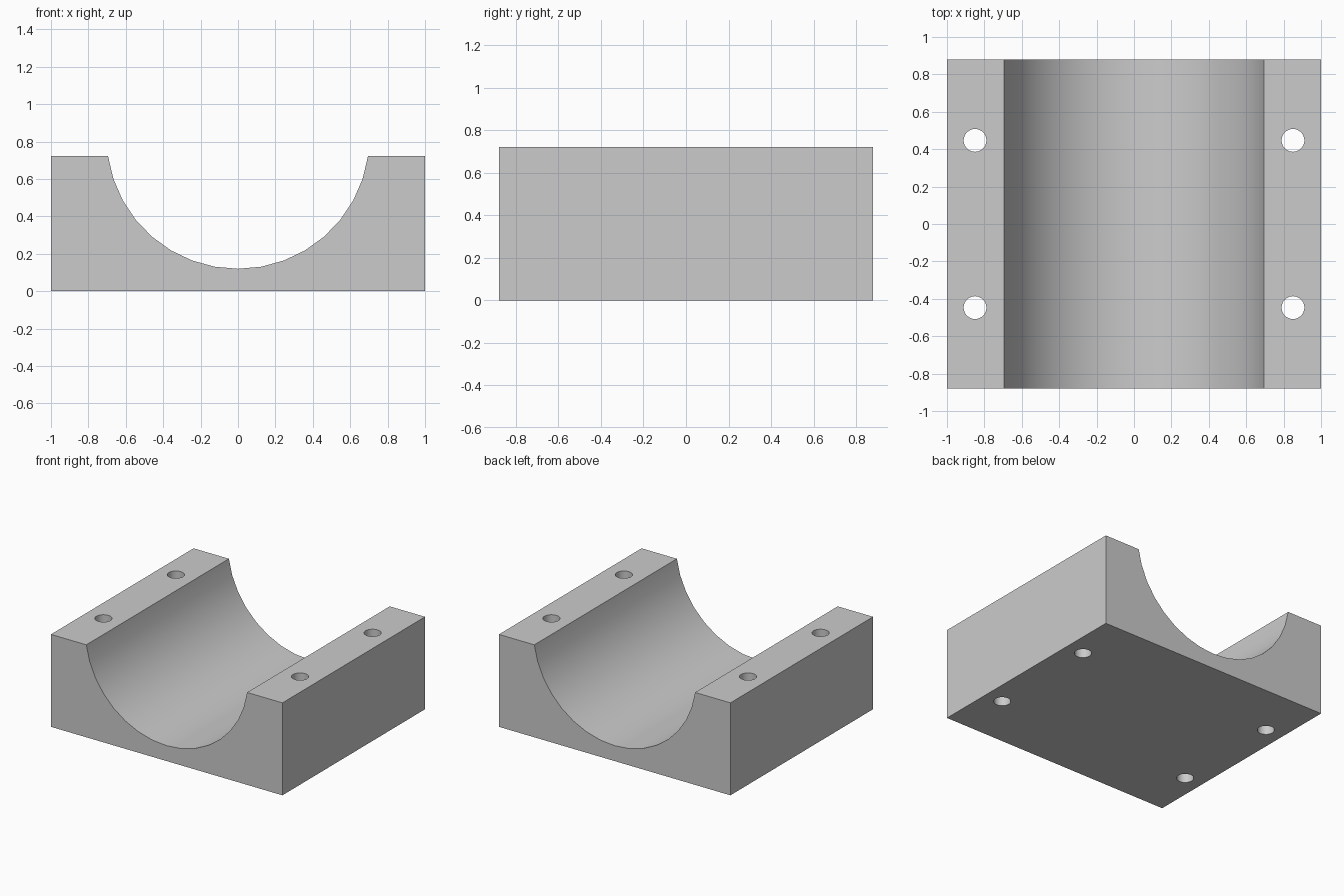
import bpy, bmesh, math

if "Cube" in bpy.data.objects:
    bpy.data.objects.remove(bpy.data.objects["Cube"])

HALF_Y, HEIGHT = 0.88, 0.722
RADIUS, AXIS_Z, STEPS = 0.702, 0.822, 16

grey = bpy.data.materials.new("plain grey")
grey.diffuse_color = (0.6, 0.6, 0.6, 1)
grey.use_nodes = True
grey.node_tree.nodes["Principled BSDF"].inputs["Base Color"].default_value = grey.diffuse_color

# Cradle block: end profile with a round trough, extruded along y
end_angle = math.acos((AXIS_Z - HEIGHT) / RADIUS)
arc = []
for i in range(STEPS + 1):
    a = end_angle * (1 - 2 * i / STEPS)
    arc.append((RADIUS * math.sin(a), AXIS_Z - RADIUS * math.cos(a)))
profile = [(-1, 0), (1, 0), (1, HEIGHT)] + arc + [(-1, HEIGHT)]

bm = bmesh.new()
face = bm.faces.new([bm.verts.new((x, -HALF_Y, z)) for x, z in profile])
ext = bmesh.ops.extrude_face_region(bm, geom=[face])
moved = [v for v in ext["geom"] if isinstance(v, bmesh.types.BMVert)]
bmesh.ops.translate(bm, verts=moved, vec=(0, 2 * HALF_Y, 0))
bmesh.ops.recalc_face_normals(bm, faces=bm.faces)
mesh = bpy.data.meshes.new("cradle_block")
bm.to_mesh(mesh)
bm.free()
block = bpy.data.objects.new("cradle_block", mesh)
bpy.context.collection.objects.link(block)
mesh.materials.append(grey)

# Four bolt holes drilled straight through the side rails
for sx in (-1, 1):
    for sy in (-1, 1):
        bpy.ops.mesh.primitive_cylinder_add(
            vertices=32, radius=0.061, depth=2,
            location=(0.85 * sx, 0.447 * sy, HEIGHT / 2))
        drill = bpy.context.object
        drill.name = "bolt_hole_cutter"
        drill.data.materials.append(grey)
        drill.hide_render = True
        drill.hide_set(True)
        cut = block.modifiers.new("bolt_hole", "BOOLEAN")
        cut.operation = "DIFFERENCE"
        cut.solver = "EXACT"
        cut.object = drill

# Apply the holes, remove the cutters and smooth the round surfaces
bpy.ops.object.select_all(action="DESELECT")
bpy.context.view_layer.objects.active = block
block.select_set(True)
for cut in list(block.modifiers):
    bpy.ops.object.modifier_apply(modifier=cut.name)
for ob in list(bpy.data.objects):
    if ob.name.startswith("bolt_hole_cutter"):
        bpy.data.objects.remove(ob)
bpy.ops.object.shade_smooth_by_angle(angle=math.radians(30))
